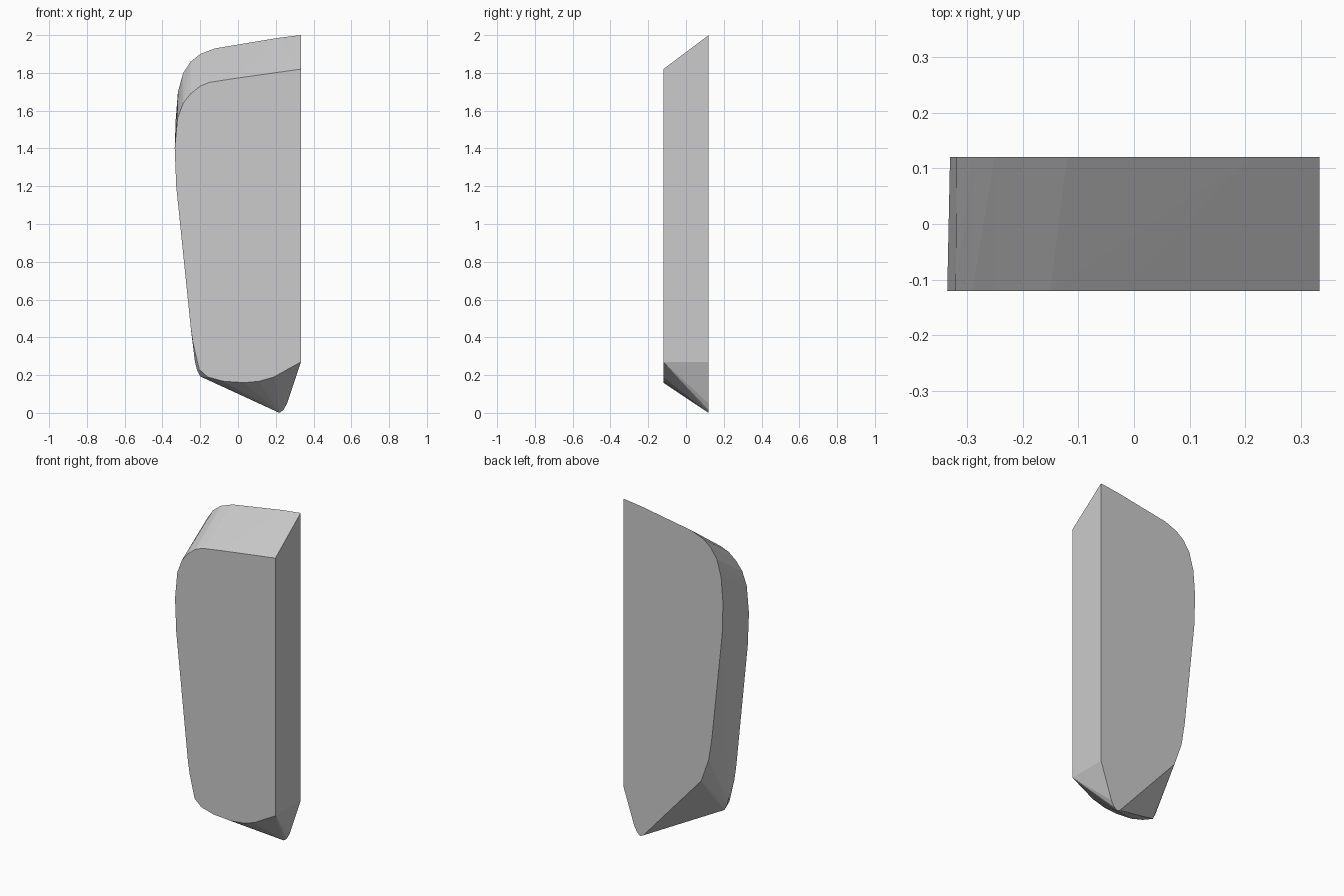
import bpy
import bmesh

cube = bpy.data.objects.get("Cube")
if cube:
    bpy.data.objects.remove(cube, do_unlink=True)

HALF_DEPTH = 0.12

# Outline of the front face (x, z)
front = [(0.333, 1.82), (-0.02, 1.77), (-0.15, 1.75), (-0.2, 1.73),
         (-0.25, 1.69), (-0.29, 1.64), (-0.32, 1.56), (-0.335, 1.4),
         (-0.327, 1.2), (-0.25, 0.45), (-0.238, 0.37), (-0.205, 0.23),
         (-0.16, 0.19), (-0.08, 0.168), (0.03, 0.16), (0.11, 0.167),
         (0.19, 0.19), (0.333, 0.27)]

# Outline of the taller back face, ending in a low pointed tip
back = [(0.333, 2.0), (0.21, 1.985), (-0.12, 1.93), (-0.2, 1.9),
        (-0.25, 1.86), (-0.29, 1.8), (-0.318, 1.7), (-0.33, 1.55),
        (-0.325, 1.36), (-0.257, 0.72), (-0.235, 0.58), (-0.185, 0.44),
        (0.2, 0.01), (0.22, 0.0), (0.24, 0.015), (0.26, 0.05), (0.333, 0.27)]

# Slight bulge at the lower rounded corner
bulge = [(-0.228, 0.27), (-0.218, 0.23), (-0.2, 0.193)]

# Hull the outlines into one faceted solid
bm = bmesh.new()
for outline, y in ((front, -HALF_DEPTH), (back, HALF_DEPTH), (bulge, -0.08)):
    for x, z in outline:
        bm.verts.new((x, y, z))
hull = bmesh.ops.convex_hull(bm, input=bm.verts[:])
loose = {v for v in hull["geom_interior"] + hull["geom_unused"]
         if isinstance(v, bmesh.types.BMVert)}
bmesh.ops.delete(bm, geom=list(loose), context="VERTS")
bmesh.ops.dissolve_limit(bm, angle_limit=0.01, verts=bm.verts[:], edges=bm.edges[:])
bmesh.ops.recalc_face_normals(bm, faces=bm.faces[:])

mesh = bpy.data.meshes.new("stone_shard")
bm.to_mesh(mesh)
bm.free()
shard = bpy.data.objects.new("stone_shard", mesh)
bpy.context.collection.objects.link(shard)

# Plain grey material
grey = bpy.data.materials.new("plain_grey")
grey.use_nodes = True
color = (0.6, 0.6, 0.6, 1.0)
grey.diffuse_color = color
grey.node_tree.nodes["Principled BSDF"].inputs["Base Color"].default_value = color
mesh.materials.append(grey)
